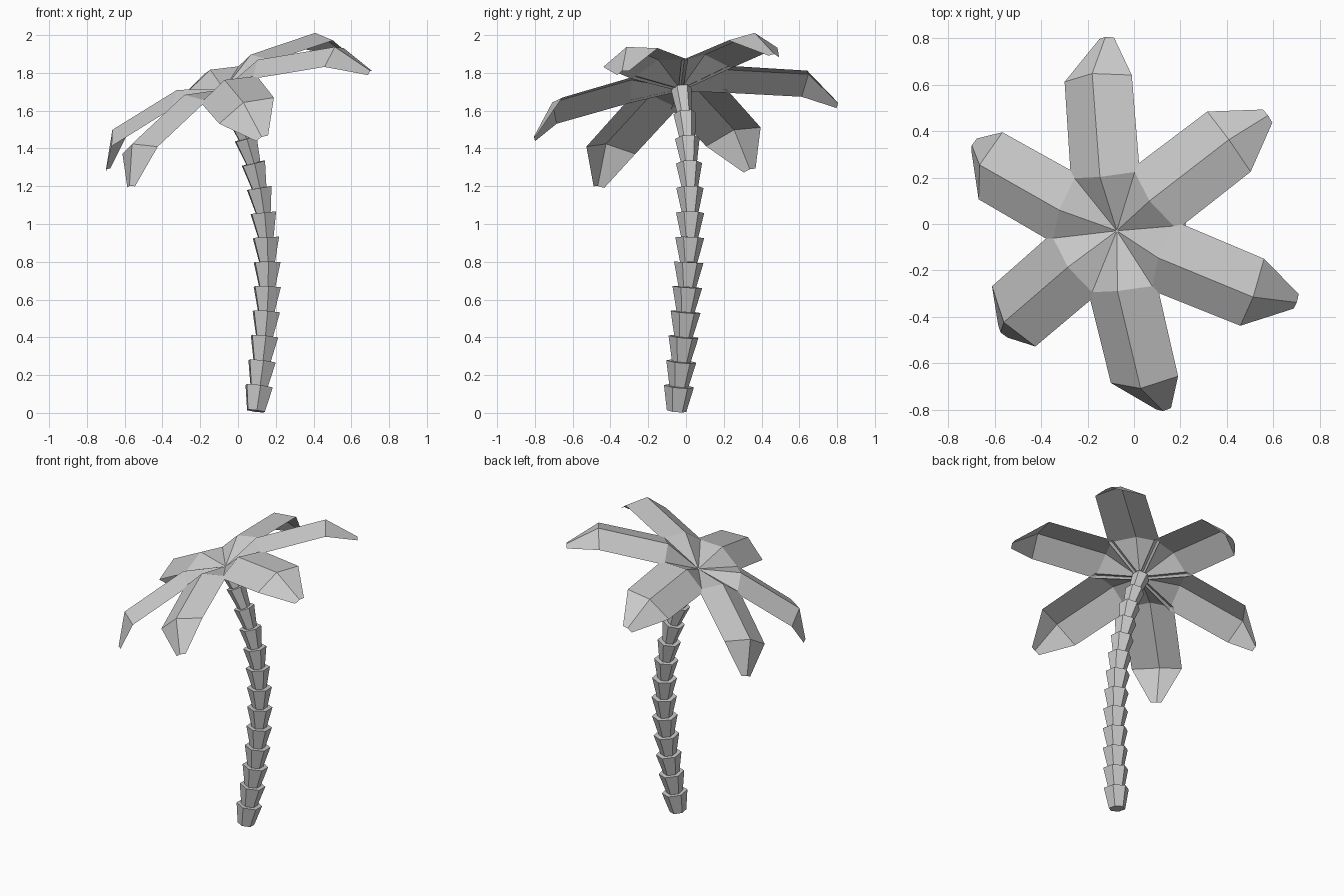
import bpy
import bmesh
from math import pi, cos, sin, radians
from mathutils import Vector, Matrix
from mathutils.geometry import interpolate_bezier

if "Cube" in bpy.data.objects:
    bpy.data.objects.remove(bpy.data.objects["Cube"], do_unlink=True)


def make_material(name, rgb):
    mat = bpy.data.materials.new(name)
    mat.use_nodes = True
    mat.diffuse_color = (*rgb, 1)
    mat.node_tree.nodes["Principled BSDF"].inputs["Base Color"].default_value = (*rgb, 1)
    return mat


grey = make_material("plain grey", (0.6, 0.6, 0.6))


def finish(bm, name):
    mesh = bpy.data.meshes.new(name)
    bm.to_mesh(mesh)
    bm.free()
    mesh.materials.append(grey)
    obj = bpy.data.objects.new(name, mesh)
    bpy.context.collection.objects.link(obj)
    return obj


# Trunk: flared six-sided cups stacked along a bent path
SEGMENTS, SIDES = 13, 6
path = interpolate_bezier(Vector((0.095, -0.05, 0.01)), Vector((0.171, 0.004, 0.578)),
                          Vector((0.228, 0.067, 1.147)), Vector((-0.075, -0.025, 1.715)),
                          SEGMENTS + 1)


def ring(bm, centre, axis, radius):
    side = Vector((0, 1, 0)).cross(axis).normalized()
    other = axis.cross(side)
    angles = [radians(-25) + 2 * pi * k / SIDES for k in range(SIDES)]
    return [bm.verts.new(centre + radius * (cos(a) * side + sin(a) * other)) for a in angles]


bm = bmesh.new()
for i in range(SEGMENTS):
    low, high = path[i], path[i + 1]
    axis = (high - low).normalized()
    t = i / (SEGMENTS - 1)
    bottom = ring(bm, low, axis, 0.052 - 0.012 * t)
    top = ring(bm, high, axis, 0.08 - 0.025 * t ** 3)
    for k in range(SIDES):
        n = (k + 1) % SIDES
        bm.faces.new((bottom[k], bottom[n], top[n], top[k]))
    bm.faces.new(top)
    bm.faces.new(bottom[::-1])
finish(bm, "trunk")

# Crown frame: tilted normal and the direction of the first frond
centre = Vector((-0.076, -0.03, 1.718))
up = Vector((-0.412, -0.162, 0.896)).normalized()
out = Vector((-0.151, 0.982, 0.108))
out = (out - up * out.dot(up)).normalized()
side = up.cross(out)

# Frond stations: ridge (reach, height), edge (reach, height, half width)
STATIONS = [
    ((0.0, -0.005), (0.0, -0.01, 0.015)),
    ((0.25, 0.08), (0.25, 0.024, 0.165)),
    ((0.69, 0.0), (0.66, -0.052, 0.161)),
    ((0.82, -0.187), (0.812, -0.197, 0.035)),
]

# Fronds: creased sheets repeated around the crown
for i in range(6):
    turn = Matrix.Rotation(i * pi / 3, 3, up)
    bm = bmesh.new()
    rows = []
    for (ridge_r, ridge_h), (edge_r, edge_h, half) in STATIONS:
        points = [(edge_r, edge_h, half), (ridge_r, ridge_h, 0), (edge_r, edge_h, -half)]
        rows.append([bm.verts.new(centre + turn @ (out * r + up * h + side * w))
                     for r, h, w in points])
    for a, b in zip(rows, rows[1:]):
        for k in range(2):
            bm.faces.new((a[k], a[k + 1], b[k + 1], b[k]))
    finish(bm, "frond_%d" % (i + 1))
